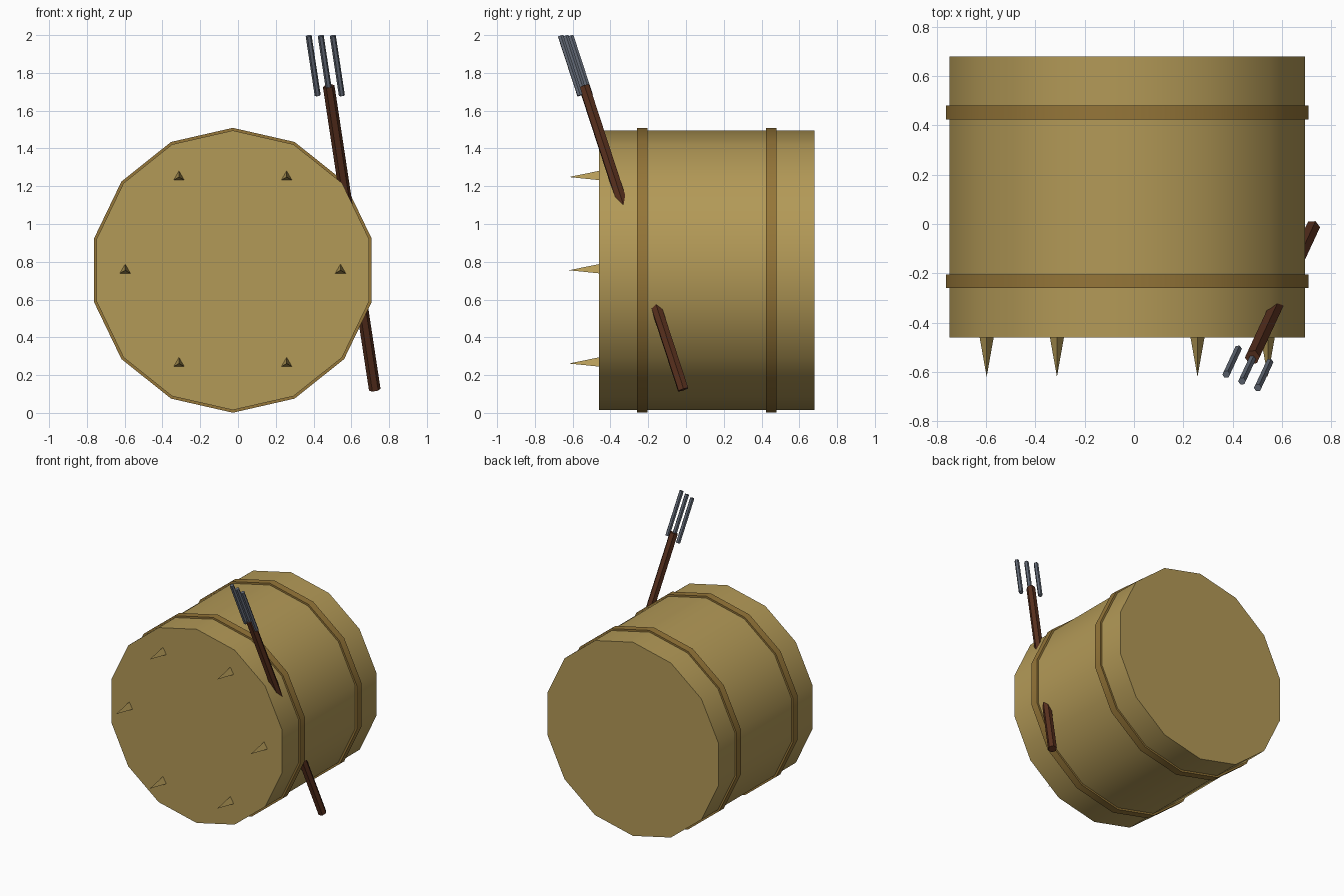
import bpy, bmesh, math
from mathutils import Vector, Matrix

if "Cube" in bpy.data.objects:
    bpy.data.objects.remove(bpy.data.objects["Cube"])

CX, CZ = -0.0275, 0.755      # barrel axis position
SIDES = 14


def mat(name, rgb):
    m = bpy.data.materials.new(name)
    m.diffuse_color = (*rgb, 1)
    m.use_nodes = True
    m.node_tree.nodes["Principled BSDF"].inputs["Base Color"].default_value = m.diffuse_color
    return m


WOOD = mat("tan_wood", (0.45, 0.32, 0.095))
HOOP = mat("dark_tan_hoop", (0.30, 0.18, 0.04))
BROWN = mat("brown_handle", (0.10, 0.03, 0.013))
STEEL = mat("grey_steel", (0.13, 0.15, 0.19))


def finish(bm, name, material, smooth=False):
    bmesh.ops.recalc_face_normals(bm, faces=bm.faces[:])
    me = bpy.data.meshes.new(name)
    bm.to_mesh(me)
    bm.free()
    me.materials.append(material)
    ob = bpy.data.objects.new(name, me)
    bpy.context.collection.objects.link(ob)
    if smooth:
        bpy.ops.object.select_all(action='DESELECT')
        ob.select_set(True)
        bpy.context.view_layer.objects.active = ob
        bpy.ops.object.shade_smooth_by_angle(angle=math.radians(40))
    return ob


def lathe(name, profile, material, closed):
    """Revolve (radius, y) points around the barrel axis."""
    bm = bmesh.new()
    rings = []
    for r, y in profile:
        rings.append([bm.verts.new((CX + r * math.sin(a), y, CZ + r * math.cos(a)))
                      for a in (2 * math.pi * i / SIDES for i in range(SIDES))])
    pairs = list(zip(rings, rings[1:]))
    if closed:
        pairs.append((rings[-1], rings[0]))
    else:
        bm.faces.new(rings[0])
        bm.faces.new(rings[-1])
    for a, b in pairs:
        for i in range(SIDES):
            j = (i + 1) % SIDES
            bm.faces.new((a[i], a[j], b[j], b[i]))
    return finish(bm, name, material, True)


def rod(name, p, q, r1, r2, sides, material, spin=0):
    """Straight prism or cone from p to q."""
    p, q = Vector(p), Vector(q)
    d = q - p
    m = (Matrix.Translation((p + q) / 2) @ d.to_track_quat('Z', 'Y').to_matrix().to_4x4()
         @ Matrix.Rotation(spin, 4, 'Z'))
    bm = bmesh.new()
    bmesh.ops.create_cone(bm, cap_ends=True, segments=sides, radius1=r1, radius2=r2,
                          depth=d.length, matrix=m)
    bmesh.ops.remove_doubles(bm, verts=bm.verts[:], dist=1e-5)
    return finish(bm, name, material)


# Barrel body and its two hoops
lathe("barrel_body", [(0.74, -0.46), (0.74, 0.68)], WOOD, False)
for name, y0, y1 in (("front_hoop", -0.26, -0.204), ("back_hoop", 0.424, 0.48)):
    lathe(name, [(0.73, y0), (0.754, y0), (0.754, y1), (0.73, y1)], HOOP, True)

# Ring of three-sided spikes on the front end, each with one corner up
for k in range(6):
    a = k * math.pi / 3
    x, z = CX + 0.57 * math.cos(a), CZ + 0.57 * math.sin(a)
    bm = bmesh.new()
    base = [bm.verts.new((x + 0.033 * math.sin(t), -0.459, z + 0.033 * math.cos(t)))
            for t in (0, 2 * math.pi / 3, 4 * math.pi / 3)]
    tip = bm.verts.new((x, -0.62, z))
    bm.faces.new(base)
    for i in range(3):
        bm.faces.new((base[i], base[(i + 1) % 3], tip))
    finish(bm, f"spike_{k + 1}", WOOD)

# Fork handle stuck through the barrel's side
low, high = Vector((0.724, -0.015, 0.123)), Vector((0.48, -0.54, 1.73))
rod("fork_handle", low, high, 0.031, 0.031, 6, BROWN)

# Three tines parallel to the handle
axis = (high - low).normalized()
side = Vector((0.064, -0.027, 0.0))
for k, n in ((-1, "left"), (0, "middle"), (1, "right")):
    top = Vector((0.438, -0.637, 1.996)) + side * k
    rod(f"{n}_tine", top - axis * 0.335, top, 0.016, 0.016, 6, STEEL)
